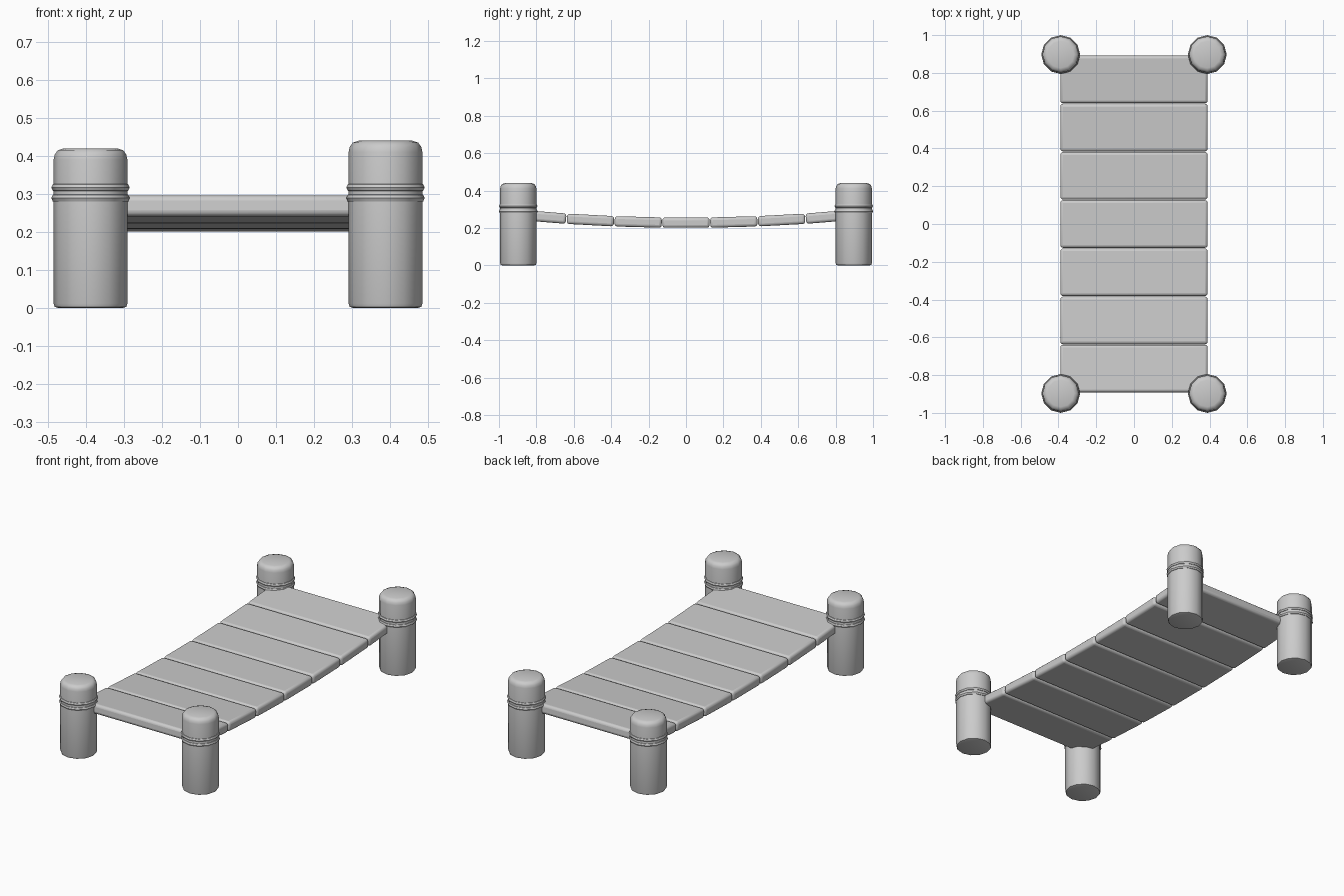
import bpy, math

if "Cube" in bpy.data.objects:
    bpy.data.objects.remove(bpy.data.objects["Cube"])

SIDES = 12


def smooth(ob, angle=40):
    bpy.ops.object.select_all(action='DESELECT')
    ob.select_set(True)
    bpy.context.view_layer.objects.active = ob
    bpy.ops.object.shade_smooth_by_angle(angle=math.radians(angle))


def lathe(name, profile, x, y, closed=False):
    """Spin an (r, z) profile round a vertical axis."""
    n = len(profile)
    verts = [(r * math.cos(2 * math.pi * i / SIDES), r * math.sin(2 * math.pi * i / SIDES), z)
             for i in range(SIDES) for r, z in profile]
    faces = []
    for i in range(SIDES):
        a, b = i * n, (i + 1) % SIDES * n
        for j in range(n if closed else n - 1):
            k = (j + 1) % n
            faces.append((a + j, b + j, b + k, a + k))
    if not closed:
        faces.append([i * n for i in reversed(range(SIDES))])
        faces.append([i * n + n - 1 for i in range(SIDES)])
    me = bpy.data.meshes.new(name)
    me.from_pydata(verts, [], faces)
    ob = bpy.data.objects.new(name, me)
    bpy.context.collection.objects.link(ob)
    ob.location = (x, y, 0)
    smooth(ob)
    return ob


def post(name, x, y, h):
    # rounded log with a softer top edge
    r = 0.097
    prof = [(r - 0.012, 0), (r - 0.003, 0.003), (r, 0.012), (r, h - 0.03),
            (r - 0.003, h - 0.016), (r - 0.011, h - 0.005), (r - 0.026, h)]
    lathe(name + "_post", prof, x, y)
    # two rope wraps
    for i, z in enumerate((0.289, 0.317)):
        ring = [(0.090 + 0.013 * math.cos(t * math.pi / 4), z + 0.012 * math.sin(t * math.pi / 4))
                for t in range(8)]
        lathe(f"{name}_rope_{i + 1}", ring, x, y, closed=True)


# corner posts, right pair slightly taller
for sx, xn, h in ((-1, "left", 0.42), (1, "right", 0.44)):
    for sy, yn in ((-1, "front"), (1, "back")):
        post(f"{yn}_{xn}", sx * 0.388, sy * 0.897, h)

# sagging deck of seven rounded planks
PITCH, SAG = 0.2555, 0.053
for i in range(-3, 4):
    y = i * PITCH
    bpy.ops.mesh.primitive_cube_add(size=1, location=(0, y, 0.2285 + SAG * y * y),
                                    rotation=(math.atan(2 * SAG * y), 0, 0))
    plank = bpy.context.object
    plank.name = f"plank_{i + 4}"
    plank.scale = (0.78, 0.252, 0.055)
    bpy.ops.object.transform_apply(location=False, rotation=False, scale=True)
    bev = plank.modifiers.new("round_edges", 'BEVEL')
    bev.width, bev.segments = 0.015, 3
    smooth(plank)
